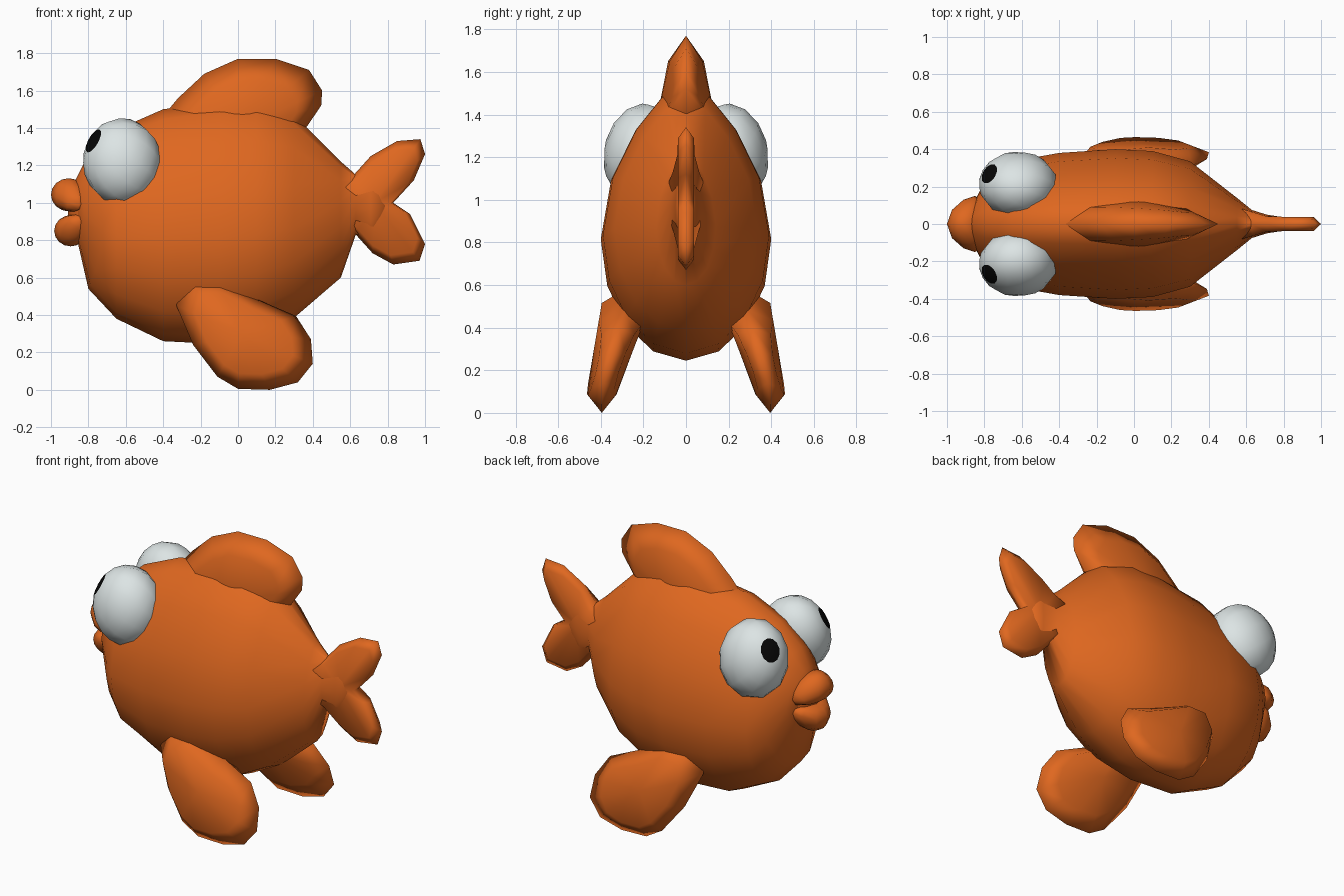
import bpy, bmesh, math
from mathutils import Vector, Matrix

if "Cube" in bpy.data.objects:
    bpy.data.objects.remove(bpy.data.objects["Cube"])


def material(name, rgb):
    m = bpy.data.materials.new(name)
    m.diffuse_color = (*rgb, 1)
    m.use_nodes = True
    m.node_tree.nodes["Principled BSDF"].inputs["Base Color"].default_value = m.diffuse_color
    return m


ORANGE = material("orange", (0.74, 0.137, 0.014))
WHITE = material("eye_white", (0.72, 0.78, 0.78))
BLACK = material("pupil_black", (0.002, 0.002, 0.002))


def finish(bm, name, *mats):
    bmesh.ops.recalc_face_normals(bm, faces=bm.faces)
    for f in bm.faces:
        f.smooth = True
    me = bpy.data.meshes.new(name)
    bm.to_mesh(me)
    bm.free()
    for m in mats:
        me.materials.append(m)
    ob = bpy.data.objects.new(name, me)
    bpy.context.collection.objects.link(ob)
    return ob


def body(stations, n=16):
    """Loft of egg-shaped rings: x, bottom z, top z, half width."""
    bm = bmesh.new()
    rings = []
    for x, lo, hi, w in stations:
        mid = lo + 0.44 * (hi - lo)
        ring = []
        for i in range(n):
            a = math.tau * i / n
            c, s = math.cos(a), math.sin(a)
            h = hi - mid if c > 0 else mid - lo
            y = w * s * (1 - 0.33 * max(c, 0) ** 2)       # narrower back
            bend = y * y if x < -0.7 else 0               # rounded snout
            ring.append(bm.verts.new((x + bend, y, mid + h * c)))
        rings.append(ring)
    for r, q in zip(rings, rings[1:]):
        for i in range(n):
            j = (i + 1) % n
            bm.faces.new((r[i], r[j], q[j], q[i]))
    bm.faces.new(rings[0])
    bm.faces.new(rings[-1])
    return finish(bm, "body", ORANGE)


def fin(name, outline, centre, inset, thick, plane=lambda z: 0.0):
    """Pillow-shaped fin: sharp rim, thicker inset loop on both sides."""
    bm = bmesh.new()
    n = len(outline)
    rim = [bm.verts.new((x, plane(z), z)) for x, z in outline]
    cx, cz = centre
    for s in (1, -1):
        def vert(x, z):
            return bm.verts.new((x, plane(z) + s * thick(x, z), z))
        inner = [vert(cx + inset * (x - cx), cz + inset * (z - cz)) for x, z in outline]
        mid = vert(cx, cz)
        for i in range(n):
            j = (i + 1) % n
            bm.faces.new((rim[i], rim[j], inner[j], inner[i]))
            bm.faces.new((inner[i], inner[j], mid))
    return finish(bm, name, ORANGE)


def lip(name, c, r, droop):
    """Ellipsoid bent backwards and towards the mouth corner."""
    bm = bmesh.new()
    bmesh.ops.create_uvsphere(bm, u_segments=12, v_segments=8, radius=1)
    for v in bm.verts:
        x, y, z = v.co
        v.co = (c[0] + r[0] * x + 0.055 * y * y, r[1] * y, c[1] + r[2] * z + droop * y * y)
    return finish(bm, name, ORANGE)


# Body
body([(-0.88, 0.94, 1.1, 0.08), (-0.855, 0.78, 1.15, 0.18), (-0.8, 0.54, 1.26, 0.27),
      (-0.65, 0.38, 1.39, 0.335), (-0.4, 0.26, 1.5, 0.38), (-0.1, 0.245, 1.54, 0.4),
      (0.1, 0.28, 1.54, 0.39), (0.3, 0.385, 1.47, 0.335), (0.55, 0.6, 1.22, 0.14),
      (0.63, 0.83, 1.15, 0.075), (0.71, 0.78, 1.2, 0.05), (0.8, 0.92, 1.08, 0.036)])

# Back fin
fin("dorsal_fin",
    [(-0.46, 1.42), (-0.37, 1.5), (-0.32, 1.56), (-0.18, 1.69), (0, 1.77), (0.2, 1.77),
     (0.38, 1.71), (0.45, 1.6), (0.445, 1.52), (0.37, 1.41), (0.3, 1.33), (-0.3, 1.33)],
    (0.03, 1.4), 0.68,
    lambda x, z: (0.09 + 0.2 * (1.62 - z)) * max(0.2, 1 - (x / 0.47) ** 2))

# Tail fin
fin("tail_fin",
    [(0.55, 1.1), (0.62, 1.15), (0.71, 1.25), (0.85, 1.33), (0.975, 1.34), (1.0, 1.26),
     (0.94, 1.12), (0.83, 1.0), (0.92, 0.94), (1.0, 0.78), (0.97, 0.69), (0.83, 0.67),
     (0.72, 0.73), (0.63, 0.83), (0.55, 0.9)],
    (0.73, 1.0), 0.85,
    lambda x, z: 0.038 + max(0, 0.72 - x) * 0.3)

# Side fins
for s, side in ((1, "left"), (-1, "right")):
    fin("side_fin_" + side,
        [(-0.12, 0.6), (0.1, 0.485), (0.31, 0.395), (0.39, 0.27), (0.4, 0.14), (0.32, 0.04),
         (0.17, 0.0), (0, 0.005), (-0.11, 0.07), (-0.24, 0.24), (-0.33, 0.45), (-0.28, 0.6)],
        (0.02, 0.3), 0.72,
        lambda x, z: (0.06 + 0.11 * z) * (1 - 0.35 * max(0, x - 0.1) / 0.2),
        lambda z, s=s: s * (0.395 - 0.28 * max(0, z - 0.1)))

# Eyes: sphere pole points along the gaze, so its cap is the pupil
for s, side in ((1, "left"), (-1, "right")):
    gaze = Vector((-0.74, 0.36 * s, 0.5)).normalized()
    bm = bmesh.new()
    bmesh.ops.create_uvsphere(bm, u_segments=12, v_segments=10, radius=1)
    for f in bm.faces:
        f.material_index = 1 if f.calc_center_median().z > 0.95 else 0
    rot = gaze.to_track_quat('Z', 'Y').to_matrix().to_4x4()
    tilt = Matrix.Rotation(0.2 * s, 4, 'X')
    place = Matrix.Translation((-0.62, 0.211 * s, 1.22))
    bm.transform(place @ tilt @ Matrix.Diagonal((0.21, 0.175, 0.235, 1)) @ tilt.inverted() @ rot)
    finish(bm, "eye_" + side, WHITE, BLACK)

# Lips
lip("upper_lip", (-0.905, 1.043), (0.095, 0.15, 0.088), -0.055)
lip("lower_lip", (-0.895, 0.85), (0.088, 0.14, 0.083), 0.055)
lip("mouth_inside", (-0.86, 0.95), (0.05, 0.145, 0.16), 0)
